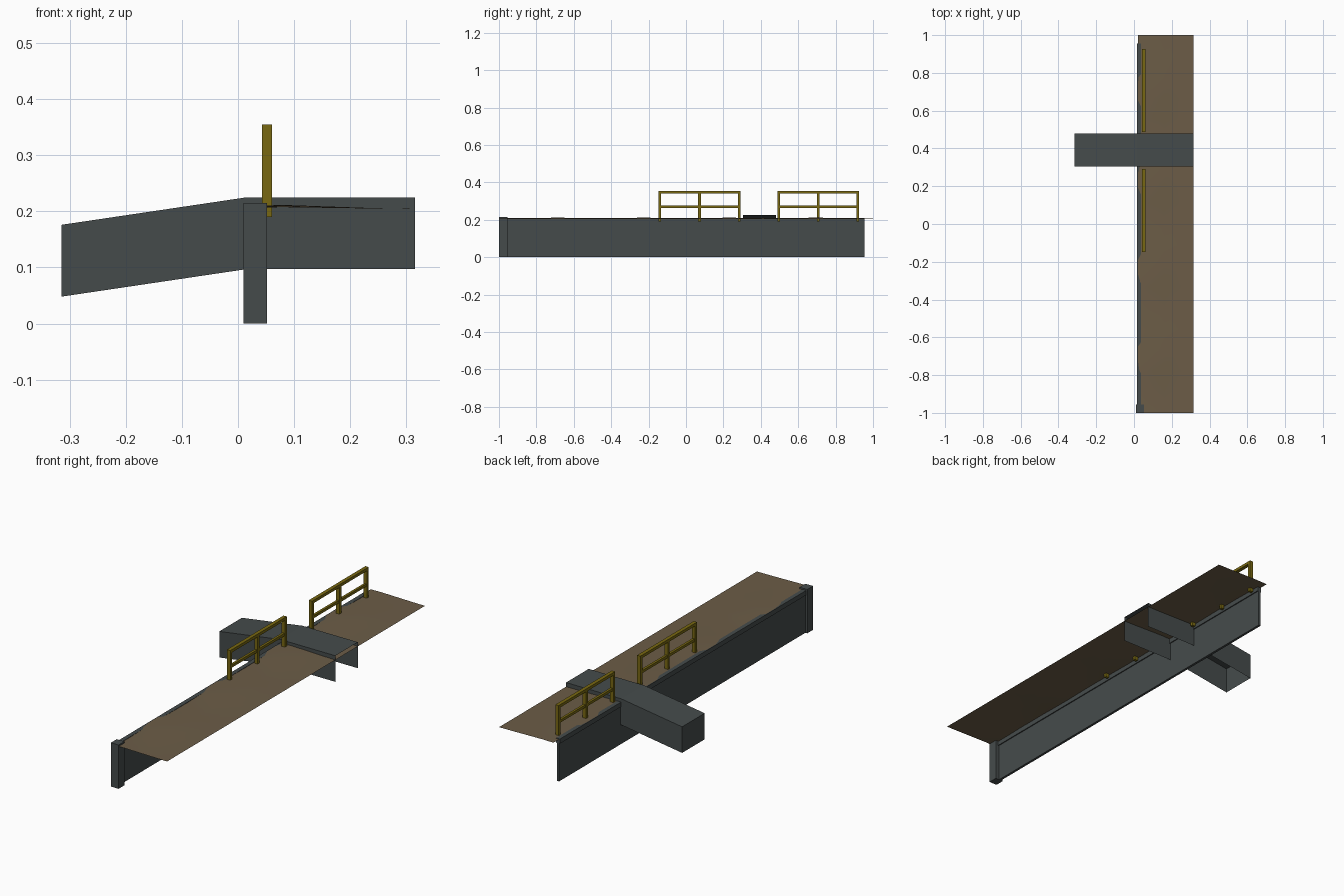
import bpy, bmesh, math

if "Cube" in bpy.data.objects:
    bpy.data.objects.remove(bpy.data.objects["Cube"])


def material(name, rgb):
    m = bpy.data.materials.new(name)
    m.diffuse_color = (*rgb, 1)
    m.use_nodes = True
    m.node_tree.nodes["Principled BSDF"].inputs["Base Color"].default_value = m.diffuse_color
    return m


GREY = material("dark grey metal", (0.060, 0.071, 0.071))
BROWN = material("brown earth", (0.150, 0.109, 0.063))
YELLOW = material("dull yellow paint", (0.190, 0.140, 0.006))


def finish(name, bm, mat):
    mesh = bpy.data.meshes.new(name)
    bm.to_mesh(mesh)
    bm.free()
    mesh.materials.append(mat)
    ob = bpy.data.objects.new(name, mesh)
    bpy.context.collection.objects.link(ob)
    return ob


def add_box(bm, x, y, z):
    verts = bmesh.ops.create_cube(bm, size=1)["verts"]
    for v in verts:
        for i, (lo, hi) in enumerate((x, y, z)):
            v.co[i] = lo if v.co[i] < 0 else hi


def box(name, x, y, z, mat):
    bm = bmesh.new()
    add_box(bm, x, y, z)
    return finish(name, bm, mat)


# Retaining wall with its coping and end post
box("wall", (0.02, 0.032), (-0.955, 0.955), (0, 0.186), GREY)
box("wall_coping", (0.016, 0.037), (-0.955, 0.955), (0.186, 0.209), GREY)
box("end_post", (0.01, 0.052), (-1, -0.955), (0, 0.215), GREY)

# Thin, gently uneven ground sheet behind the wall
bm = bmesh.new()
xs = (0.02, 0.08, 0.16, 0.24, 0.315)
rows = []
for j in range(19):
    y = -1 + j / 9
    row = []
    for x in xs:
        bump = 0.004 * (0.5 + 0.5 * math.cos((y + 0.7) * math.tau / 0.47))
        across = max(0, 1 - abs(x - 0.08) / 0.2)
        row.append(bm.verts.new((x, y, 0.2045 + 0.003 * across + bump * across)))
    rows.append(row)
for a, b in zip(rows, rows[1:]):
    for i in range(len(xs) - 1):
        bm.faces.new((a[i], a[i + 1], b[i + 1], b[i]))
ground = finish("ground_sheet", bm, BROWN)
for p in ground.data.polygons:
    p.use_smooth = True

# Bent crossing channel: top, two sides and outer end, open below
bm = bmesh.new()
near, far = [], []
for x, top in ((-0.315, 0.176), (0.015, 0.225), (0.315, 0.225)):
    for y, side in ((0.305, near), (0.48, far)):
        side.append((bm.verts.new((x, y, top)), bm.verts.new((x, y, top - 0.128))))
for i in range(2):
    (a, a2), (b, b2) = near[i], near[i + 1]
    (c, c2), (d, d2) = far[i], far[i + 1]
    bm.faces.new((a, b, d, c))
    bm.faces.new((a2, b2, b, a))
    bm.faces.new((c, d, d2, c2))
bm.faces.new((near[0][0], far[0][0], far[0][1], near[0][1]))
finish("crossing_channel", bm, GREY)

# Two matching railings, one each side of the crossing
T = 0.014
X = (0.043, 0.061)
for name, y0, y1 in (("front_railing", -0.147, 0.291), ("back_railing", 0.488, 0.926)):
    bm = bmesh.new()
    mid = (y0 + y1) / 2
    for y in (y0, mid - T / 2, y1 - T):
        add_box(bm, X, (y, y + T), (0.19, 0.35))
    add_box(bm, X, (y0, y1), (0.355 - T, 0.355))
    add_box(bm, (0.046, 0.058), (y0 + T / 2, y1 - T / 2), (0.264, 0.277))
    finish(name, bm, YELLOW)
